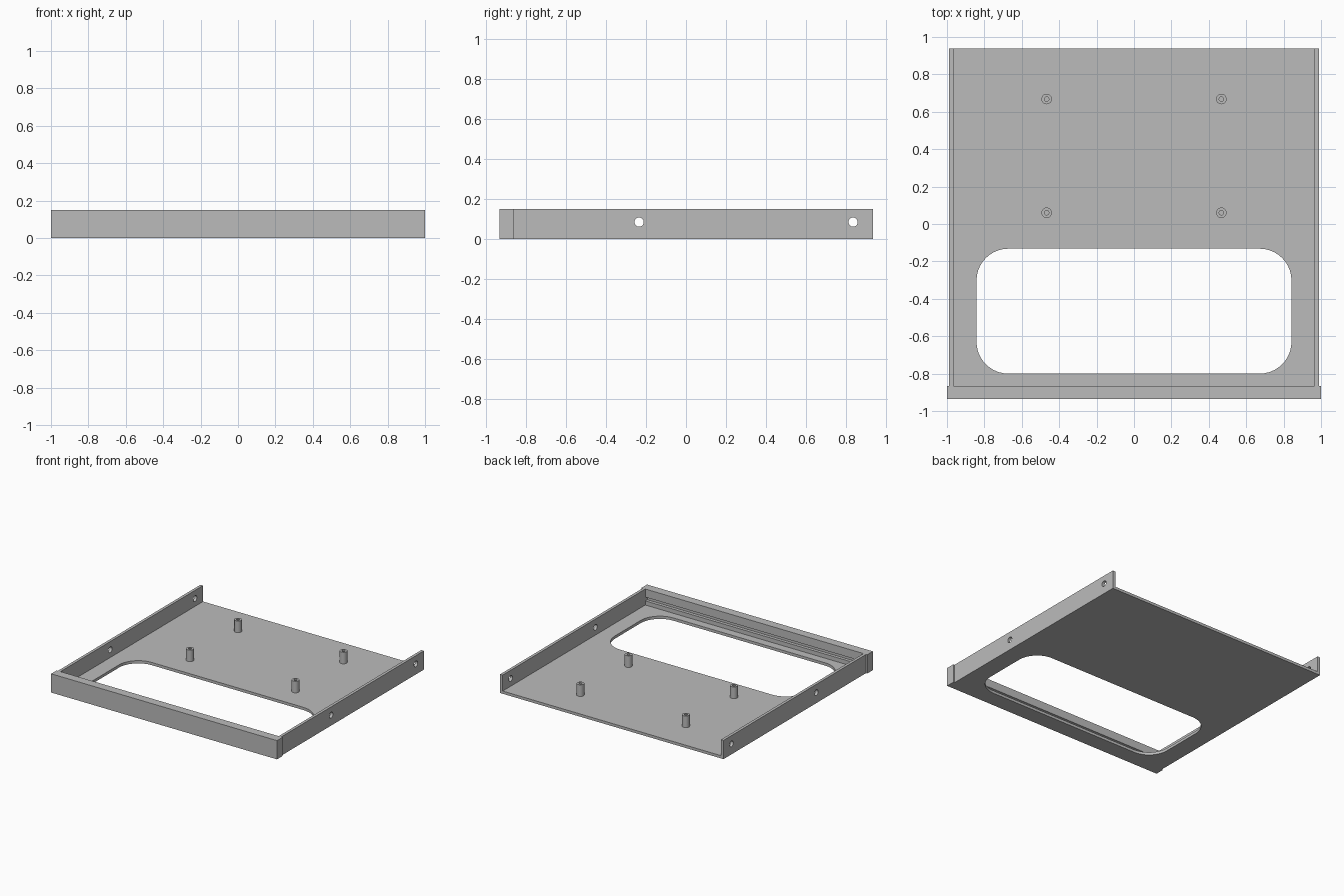
import bpy
import bmesh
from math import pi, cos, sin
from mathutils import Matrix, Vector

default = bpy.data.objects.get("Cube")
if default:
    bpy.data.objects.remove(default, do_unlink=True)

COLOUR = (0.5, 0.5, 0.5, 1)
grey = bpy.data.materials.new("plain grey")
grey.use_nodes = True
grey.diffuse_color = COLOUR
grey.node_tree.nodes["Principled BSDF"].inputs["Base Color"].default_value = COLOUR

FLOOR, HEIGHT = 0.022, 0.15
FRONT, BAR_BACK, BACK = -0.935, -0.865, 0.938
INNER, OUTER = 0.966, 0.989


def finish(name, bm):
    bmesh.ops.recalc_face_normals(bm, faces=bm.faces)
    mesh = bpy.data.meshes.new(name)
    bm.to_mesh(mesh)
    bm.free()
    mesh.materials.append(grey)
    obj = bpy.data.objects.new(name, mesh)
    bpy.context.collection.objects.link(obj)
    return obj


def box(name, low, high):
    bm = bmesh.new()
    low, high = Vector(low), Vector(high)
    bmesh.ops.create_cube(bm, size=1, matrix=Matrix.Translation((low + high) / 2)
                          @ Matrix.Diagonal((*(high - low), 1)))
    return finish(name, bm)


def prism(name, outline, low, high):
    """Extrude a flat outline upward."""
    bm = bmesh.new()
    face = bm.faces.new([bm.verts.new((x, y, low)) for x, y in outline])
    new = bmesh.ops.extrude_face_region(bm, geom=[face])["geom"]
    bmesh.ops.translate(bm, vec=(0, 0, high - low),
                        verts=[v for v in new if isinstance(v, bmesh.types.BMVert)])
    return finish(name, bm)


def rounded_rect(x0, x1, y0, y1, r, steps=10):
    pts = []
    corners = [(x1 - r, y1 - r), (x0 + r, y1 - r), (x0 + r, y0 + r), (x1 - r, y0 + r)]
    for i, (cx, cy) in enumerate(corners):
        for k in range(steps + 1):
            a = (i + k / steps) * pi / 2
            pts.append((cx + r * cos(a), cy + r * sin(a)))
    return pts


def cut(obj, cutter):
    """Subtract the cutter, bake the result and remove the cutter."""
    cutter.hide_render = True
    mod = obj.modifiers.new("cut", "BOOLEAN")
    mod.operation, mod.solver, mod.object = "DIFFERENCE", "EXACT", cutter
    graph = bpy.context.evaluated_depsgraph_get()
    mesh = bpy.data.meshes.new_from_object(obj.evaluated_get(graph))
    obj.modifiers.clear()
    obj.data = mesh
    bpy.data.objects.remove(cutter, do_unlink=True)


# Base plate with the large rounded opening
plate = box("base_plate", (-INNER, BAR_BACK, 0), (INNER, BACK, FLOOR))
cut(plate, prism("opening_cutter", rounded_rect(-0.842, 0.842, -0.8, -0.132, 0.17),
                 -0.1, 0.1))

# Front bar with a slot along its inner face
bar = box("front_bar", (-1, FRONT, 0), (1, BAR_BACK, HEIGHT))
cut(bar, box("slot_cutter", (-INNER, BAR_BACK - 0.025, 0.055), (INNER, BAR_BACK + 0.1, 0.085)))

# Side walls with two screw holes each
for side, name in ((-1, "right_wall"), (1, "left_wall")):
    xs = sorted((side * INNER, side * OUTER))
    wall = box(name, (xs[0], BAR_BACK, 0), (xs[1], BACK, HEIGHT))
    for y in (-0.235, 0.837):
        bm = bmesh.new()
        bmesh.ops.create_cone(bm, cap_ends=True, segments=24, radius1=0.023, radius2=0.023,
                              depth=0.2, matrix=Matrix.Translation((side * INNER, y, 0.084))
                              @ Matrix.Rotation(pi / 2, 4, "Y"))
        cut(wall, finish("hole_cutter", bm))

# Hollow standoffs, lathed from a closed tube profile
TOP = 0.115
tube = [(0, FLOOR + 0.005), (0.012, FLOOR + 0.005), (0.012, TOP), (0.028, TOP), (0.028, FLOOR)]
for x, side in ((-0.467, "right"), (0.467, "left")):
    for y, end in ((0.06, "front"), (0.668, "back")):
        bm = bmesh.new()
        verts = [bm.verts.new((r, 0, z)) for r, z in tube]
        edges = [bm.edges.new(pair) for pair in zip(verts, verts[1:])]
        bmesh.ops.spin(bm, geom=verts + edges, cent=(0, 0, 0), axis=(0, 0, 1),
                       angle=2 * pi, steps=24, use_merge=True)
        bmesh.ops.remove_doubles(bm, verts=bm.verts, dist=0.0001)
        post = finish(f"{side}_{end}_standoff", bm)
        post.location = (x, y, 0)

# Smooth the round surfaces and keep the edges sharp
bpy.ops.object.select_all(action="DESELECT")
for obj in bpy.context.collection.objects:
    if obj.type == "MESH" and grey.name in obj.data.materials:
        obj.select_set(True)
        bpy.context.view_layer.objects.active = obj
bpy.ops.object.shade_smooth_by_angle(angle=pi / 6)
